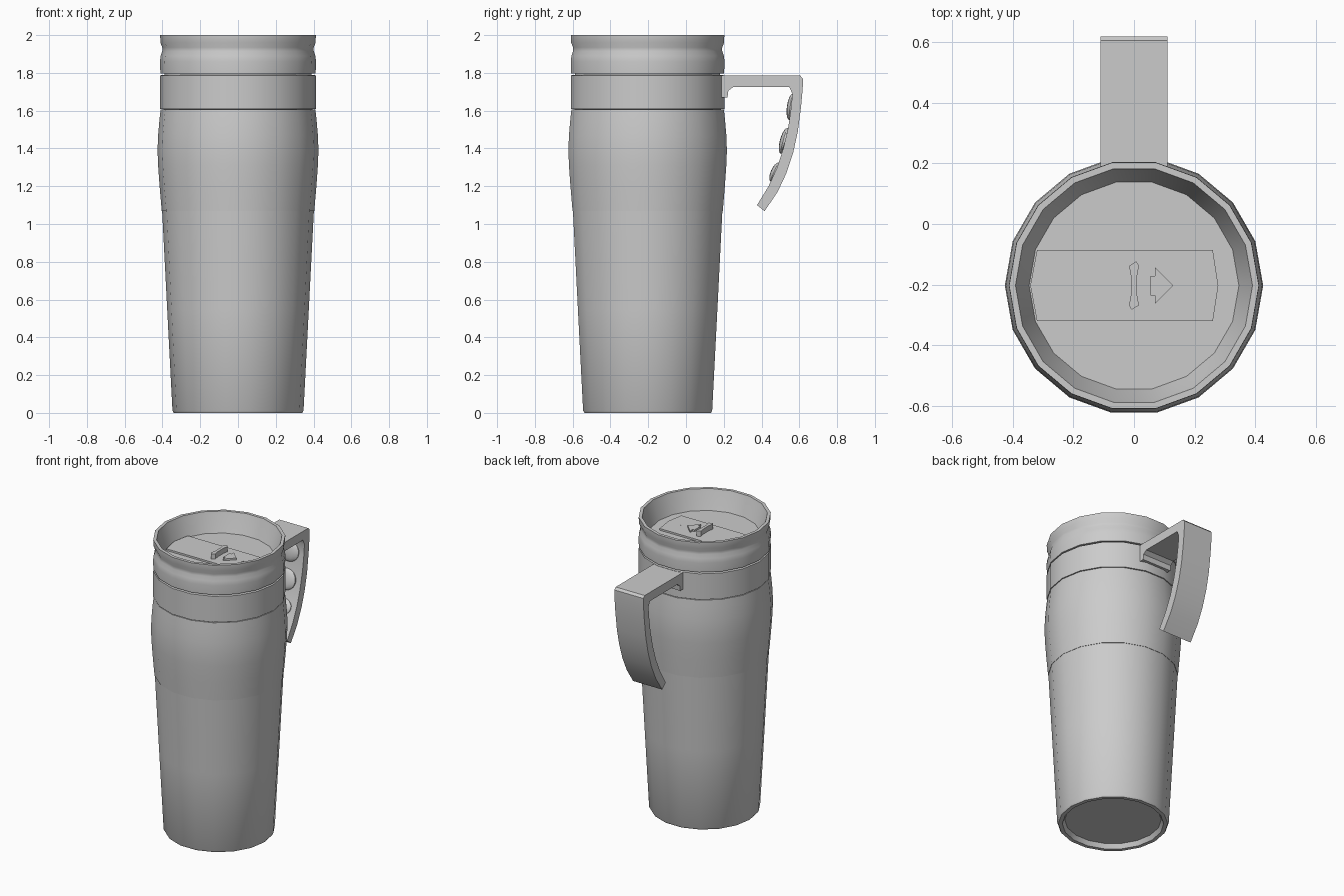
import bpy, bmesh, math
from mathutils import Matrix

if "Cube" in bpy.data.objects:
    bpy.data.objects.remove(bpy.data.objects["Cube"])

CY = -0.203      # mug axis in y
SIDES = 18


def finish(name, bm, angle=30):
    bmesh.ops.remove_doubles(bm, verts=bm.verts, dist=1e-5)
    bmesh.ops.recalc_face_normals(bm, faces=bm.faces)
    me = bpy.data.meshes.new(name)
    bm.to_mesh(me)
    bm.free()
    ob = bpy.data.objects.new(name, me)
    bpy.context.collection.objects.link(ob)
    bpy.ops.object.select_all(action='DESELECT')
    ob.select_set(True)
    bpy.context.view_layer.objects.active = ob
    bpy.ops.object.shade_smooth_by_angle(angle=math.radians(angle))
    return ob


def lathe(name, profile):
    """Revolve (radius, z) points round the mug axis."""
    bm = bmesh.new()
    rings = []
    for r, z in profile:
        rings.append([bm.verts.new((r * math.cos(2 * math.pi * i / SIDES),
                                    CY + r * math.sin(2 * math.pi * i / SIDES), z))
                      for i in range(SIDES)] if r else [bm.verts.new((0, CY, z))])
    for a, b in zip(rings, rings[1:]):
        for i in range(SIDES):
            j = (i + 1) % SIDES
            if len(a) == 1:
                bm.faces.new((a[0], b[i], b[j]))
            elif len(b) == 1:
                bm.faces.new((a[i], a[j], b[0]))
            else:
                bm.faces.new((a[i], a[j], b[j], b[i]))
    return finish(name, bm)


def prism(name, outline, start, end, place):
    """Extrude a 2D outline; place(u, v, t) gives the 3D position."""
    bm = bmesh.new()
    a = [bm.verts.new(place(u, v, start)) for u, v in outline]
    b = [bm.verts.new(place(u, v, end)) for u, v in outline]
    bm.faces.new(a)
    bm.faces.new(b)
    for i in range(len(a)):
        j = (i + 1) % len(a)
        bm.faces.new((a[i], a[j], b[j], b[i]))
    return finish(name, bm)


# Tapered lower body with recessed base
lathe("lower_body", [(0, 0.03), (0.30, 0.03), (0.315, 0.0), (0.34, 0.0), (0.347, 0.012),
                     (0.375, 0.55), (0.402, 1.075), (0.39, 1.08)])

# Swelling upper grip sleeve
lathe("grip_sleeve", [(0.39, 1.07), (0.404, 1.07), (0.415, 1.2), (0.423, 1.31), (0.426, 1.39),
                      (0.423, 1.47), (0.416, 1.55), (0.41, 1.605), (0.39, 1.605)])

# Handle collar
lathe("handle_collar", [(0.39, 1.607), (0.412, 1.61), (0.412, 1.787), (0.39, 1.79)])

# Lid: waisted outer wall, rim and sunken floor
FLOOR = 1.87
lathe("lid", [(0.39, 1.78), (0.39, 1.797), (0.411, 1.797), (0.413, 1.86), (0.410, 1.89),
              (0.401, 1.915), (0.401, 1.935), (0.411, 1.96), (0.412, 2.0), (0.391, 2.0),
              (0.385, 1.98), (0.346, FLOOR), (0, FLOOR)])


def flat(u, v, t):
    return (u, CY + v, t)


# Drink slider, its stop, thumb grip, arrow and vent
TOP = FLOOR + 0.012
prism("lid_slider", [(-0.32, -0.117), (0.26, -0.117), (0.278, 0), (0.26, 0.117),
                     (-0.32, 0.117), (-0.342, 0)], FLOOR - 0.01, TOP, flat)
half = [(0.016, -0.065), (0.010, -0.03), (0.010, 0.03), (0.016, 0.065), (0.008, 0.08)]
prism("slider_thumb_grip", half + [(-u, -v) for u, v in half],
      TOP - 0.005, TOP + 0.035, flat)
prism("slider_arrow", [(0.055, -0.032), (0.07, -0.032), (0.07, -0.06), (0.13, 0),
                       (0.07, 0.06), (0.07, 0.032), (0.055, 0.032)],
      TOP - 0.005, TOP + 0.012, flat)
prism("vent_dot", [(0.175 + 0.006 * math.cos(k * math.pi / 4), 0.006 * math.sin(k * math.pi / 4))
                   for k in range(8)], TOP - 0.005, TOP + 0.002, flat)

# Handle: side profile in y, z extruded across x
prism("handle", [(0.185, 1.785), (0.605, 1.785), (0.619, 1.77), (0.618, 1.72), (0.609, 1.62),
                 (0.592, 1.49), (0.568, 1.38), (0.532, 1.27), (0.485, 1.17), (0.416, 1.068),
                 (0.376, 1.10), (0.437, 1.2), (0.483, 1.30), (0.515, 1.40), (0.541, 1.51),
                 (0.557, 1.62), (0.563, 1.69), (0.547, 1.725), (0.25, 1.725), (0.224, 1.705),
                 (0.22, 1.67), (0.185, 1.67)],
      -0.11, 0.11, lambda u, v, t: (t, u, v))

# Rounded finger bumps on the inside of the handle
for n, (y, z, tilt, size) in enumerate([(0.556, 1.62, 8, 0.07), (0.519, 1.44, 15, 0.07),
                                        (0.471, 1.275, 24, 0.055)]):
    bm = bmesh.new()
    bmesh.ops.create_uvsphere(
        bm, u_segments=14, v_segments=10, radius=1,
        matrix=Matrix.Translation((0, y, z)) @ Matrix.Rotation(math.radians(-tilt), 4, 'X')
        @ Matrix.Diagonal((0.075, 0.022, size, 1)))
    finish(f"finger_bump_{n + 1}", bm, 40)
